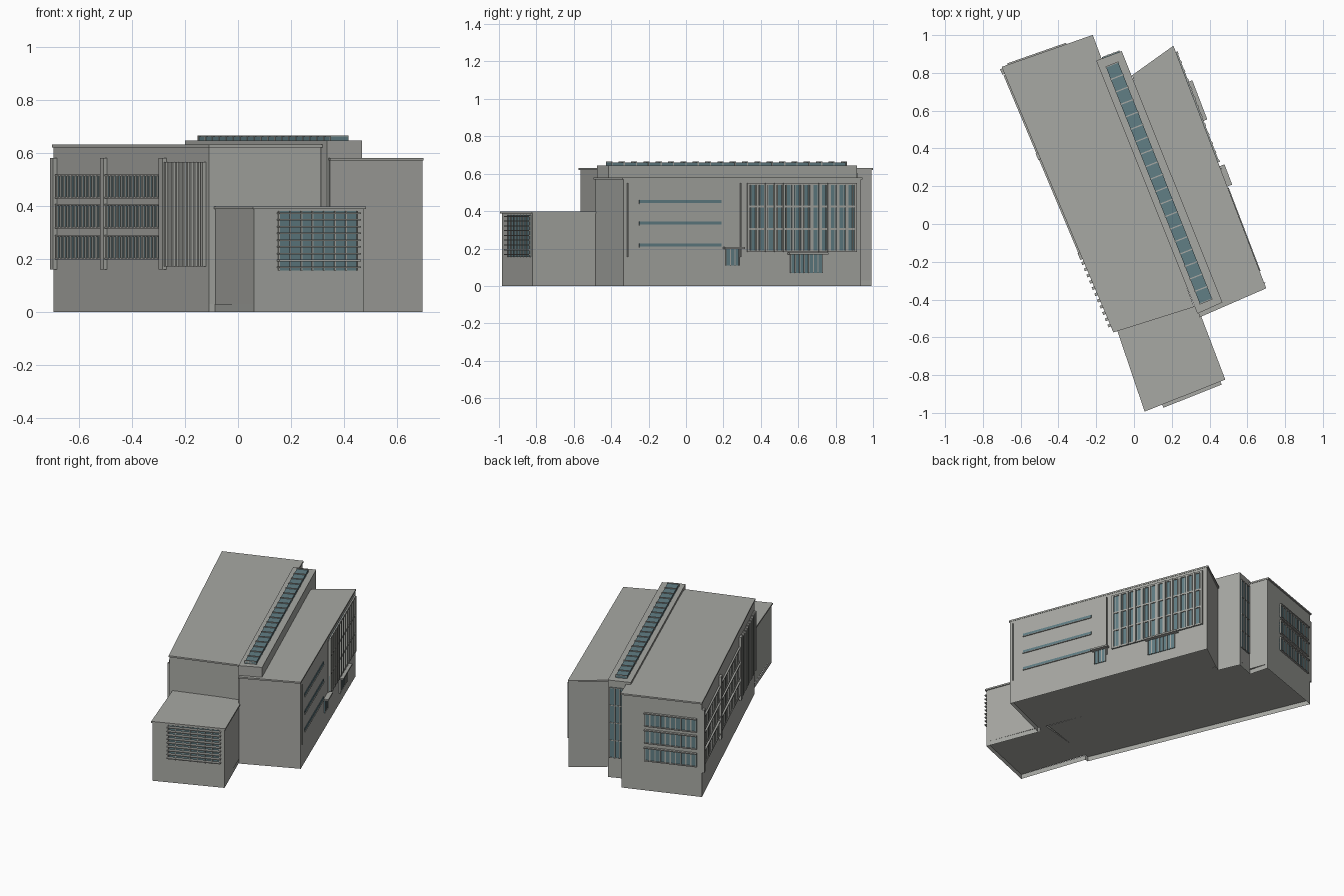
import bpy
import bmesh
from mathutils import Vector

cube = bpy.data.objects.get("Cube")
if cube:
    bpy.data.objects.remove(cube)


def material(name, rgb):
    m = bpy.data.materials.new(name)
    m.use_nodes = True
    m.diffuse_color = (*rgb, 1)
    m.node_tree.nodes["Principled BSDF"].inputs["Base Color"].default_value = (*rgb, 1)
    return m


CONCRETE = material("warm grey concrete", (0.39, 0.395, 0.37))
GLASS = material("blue grey glass", (0.12, 0.21, 0.235))
FLOOR = 0.03


def finish(name, bm, mat):
    bmesh.ops.recalc_face_normals(bm, faces=bm.faces)
    mesh = bpy.data.meshes.new(name)
    bm.to_mesh(mesh)
    bm.free()
    mesh.materials.append(mat)
    obj = bpy.data.objects.new(name, mesh)
    bpy.context.collection.objects.link(obj)
    return obj


def add_prism(bm, pts, z0, z1, caps=True):
    low = [bm.verts.new((x, y, z0)) for x, y in pts]
    high = [bm.verts.new((x, y, z1)) for x, y in pts]
    for i in range(len(pts)):
        j = (i + 1) % len(pts)
        bm.faces.new((low[i], low[j], high[j], high[i]))
    if caps:
        bm.faces.new(low[::-1])
        bm.faces.new(high)


def prism(name, pts, z0, z1, mat=CONCRETE, caps=True):
    bm = bmesh.new()
    add_prism(bm, pts, z0, z1, caps)
    return finish(name, bm, mat)


def grown(pts, d=0.009):
    c = sum((Vector(p) for p in pts), Vector((0, 0))) / len(pts)
    return [tuple(Vector(p) + (Vector(p) - c).normalized() * d) for p in pts]


class Wall:
    """A wall line from p to q with the outside on its right; axis picks x or y as ruler."""

    def __init__(self, p, q, axis):
        self.p, self.q, self.axis = Vector(p), Vector(q), axis
        along = (self.q - self.p).normalized()
        self.out = Vector((along.y, -along.x))

    def at(self, u, d):
        t = (u - self.p[self.axis]) / (self.q[self.axis] - self.p[self.axis])
        return tuple(self.p.lerp(self.q, t) + self.out * d)

    def boxes(self, name, spans, heights, d, mat=CONCRETE, inner=-0.004):
        bm = bmesh.new()
        for u0, u1 in spans:
            for z0, z1 in heights:
                pts = [self.at(u0, inner), self.at(u1, inner), self.at(u1, d), self.at(u0, d)]
                add_prism(bm, pts, z0, z1)
        return finish(name, bm, mat)


def row(start, end, count, width):
    """Evenly spaced spans, the first and last flush with the ends."""
    step = (end - start - width) / (count - 1)
    return [(start + i * step, start + i * step + width) for i in range(count)]


# Footprints
NW, SW, SE, NE = (-0.695, 0.825), (-0.11, -0.565), (0.313, -0.432), (-0.218, 0.992)
main = [NW, SW, SE, NE]
spine = [(-0.2, 0.865), (0.336, -0.475), (0.468, -0.415), (-0.065, 0.915)]
east = [(0.347, -0.485), (0.695, -0.333), (0.21, 0.935), (-0.005, 0.78)]
annex = [(-0.087, -0.55), (0.06, -0.985), (0.475, -0.82), (0.33, -0.44)]

# Blocks with their roof slabs
for name, pts, top in (("main_block", main, 0.63), ("east_block", east, 0.58),
                       ("front_annex", annex, 0.397)):
    prism(name, pts, FLOOR, top - 0.01)
    prism(name + "_roof_slab", grown(pts), top - 0.01, top)
prism("central_spine", spine, FLOOR, 0.645)

# Open base skirt around the recessed floor
outline = [NW, SW, (-0.087, -0.56), annex[1], annex[2], (0.34, -0.475), *east,
           spine[3], (-0.185, 0.87), NE]
prism("base_skirt", outline, 0, FLOOR, caps=False)

# Skylight along the spine
sky = Wall((0.415, -0.4), (-0.085, 0.86), 1)
ends = [(-0.4, 0.86)]
sky.boxes("skylight_glass", ends, [(0.64, 0.66)], 0, GLASS, -0.07)
sky.boxes("skylight_ribs", row(-0.4, 0.86, 20, 0.006), [(0.64, 0.665)], 0.002, inner=-0.072)

# West face: window bands, pilasters and tall fins
west = Wall(NW, SW, 0)
bands = [(0.203, 0.283), (0.32, 0.4), (0.433, 0.512)]
sills = [z for a, b in bands for z in ((a - 0.006, a), (b, b + 0.006))]
span = [(-0.68, -0.285)]
west.boxes("west_window_glass", span, bands, 0.003, GLASS)
west.boxes("west_window_mullions", row(-0.68, -0.285, 30, 0.004), bands, 0.009)
west.boxes("west_window_sills", span, sills, 0.011)
west.boxes("west_pilasters", [(-0.695, -0.683), (-0.507, -0.493), (-0.285, -0.27)],
           [(0.16, 0.58)], 0.015)
west.boxes("west_fins", row(-0.265, -0.12, 11, 0.006), [(0.17, 0.565)], 0.016)

# North face of the main block
north = Wall(NE, NW, 0)
span = [(-0.665, -0.355)]
north.boxes("north_window_glass", span, bands, 0.003, GLASS)
north.boxes("north_window_mullions", row(-0.665, -0.355, 11, 0.007), bands, 0.008)
north.boxes("north_window_hoods", span, [(b, b + 0.007) for a, b in bands], 0.016)
north.boxes("north_window_sills", span, [(a - 0.006, a) for a, b in bands], 0.01)

# Tall window at the north end of the spine
end = Wall(spine[3], spine[0], 0)
end.boxes("stair_window_glass", [(-0.168, -0.075)], [(0.13, 0.6)], 0.003, GLASS)
end.boxes("stair_window_mullions", row(-0.168, -0.075, 4, 0.005), [(0.13, 0.6)], 0.008)
end.boxes("stair_window_bars", [(-0.168, -0.075)], row(0.13, 0.6, 5, 0.005), 0.007)

# East face: slit windows, curtain wall, pipes, doors and canopies
side = Wall(east[1], east[2], 1)
slits = [(0.21, 0.227), (0.327, 0.344), (0.443, 0.46)]
side.boxes("slit_window_glass", [(-0.25, 0.19)], slits, 0.003, GLASS)
side.boxes("slit_window_sills", [(-0.25, 0.19)], [(a - 0.004, a) for a, b in slits], 0.007)
side.boxes("curtain_wall_glass", [(0.325, 0.91)], [(0.18, 0.55)], 0.003, GLASS)
side.boxes("curtain_wall_columns", row(0.325, 0.91, 13, 0.013), [(0.18, 0.55)], 0.012)
side.boxes("curtain_wall_thin_mullions", row(0.345, 0.89, 24, 0.003), [(0.18, 0.55)], 0.007)
side.boxes("curtain_wall_bars", [(0.325, 0.91)], row(0.18, 0.55, 4, 0.01), 0.009)
side.boxes("wall_pipes", [(-0.316, -0.311), (0.288, 0.293)], [(0.155, 0.55)], 0.008)
for name, a, b, top, bottom, n, reach in (("small_door", 0.21, 0.285, 0.197, 0.11, 4, 0.03),
                                          ("large_door", 0.555, 0.73, 0.168, 0.07, 8, 0.03)):
    side.boxes(name + "_glass", [(a, b)], [(bottom, top)], 0.004, GLASS)
    side.boxes(name + "_frames", row(a, b, n, 0.005), [(bottom, top)], 0.008)
    side.boxes(name + "_canopy", [(a - 0.012, b + 0.02)], [(top, top + 0.01)], reach)

# Louvred window on the annex front
front = Wall(annex[1], annex[2], 0)
front.boxes("louvre_window_glass", [(0.15, 0.45)], [(0.155, 0.38)], 0.003, GLASS)
front.boxes("louvre_window_mullions", row(0.15, 0.45, 8, 0.005), [(0.155, 0.38)], 0.008)
front.boxes("louvre_slats", [(0.147, 0.455)], row(0.165, 0.375, 9, 0.006), 0.024)
